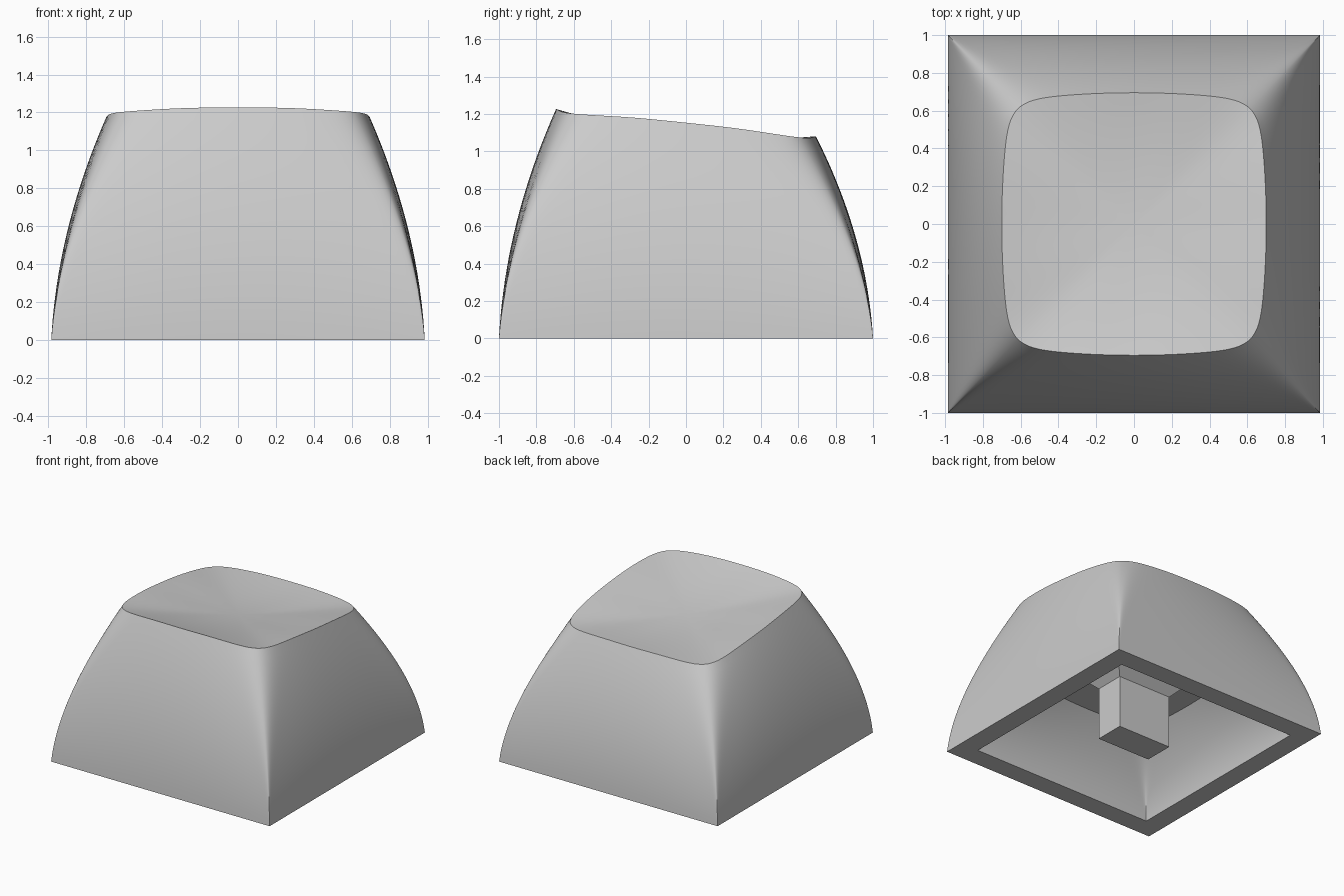
import bpy, bmesh, math

cube = bpy.data.objects.get("Cube")
if cube:
    bpy.data.objects.remove(cube, do_unlink=True)

grey = bpy.data.materials.new("light grey plastic")
grey.use_nodes = True
grey.diffuse_color = (0.6, 0.6, 0.6, 1)
grey.node_tree.nodes["Principled BSDF"].inputs["Base Color"].default_value = (0.6, 0.6, 0.6, 1)

WALL = 0.163       # shell thickness at the skirt
CEILING = 0.525    # height of the hollow
STEM_FLARE = 0.43  # height where the stem starts to widen
RINGS = 20

# Unit square perimeter, denser toward the corners
STEPS = 18
square = []
for side in range(4):
    for i in range(-STEPS, STEPS):
        u, v = math.sin(math.pi / 2 * i / STEPS), -1.0
        for _ in range(side):
            u, v = -v, u
        square.append((u, v))


def outline(u, v, t, inset=0.0):
    """Cross-section at height fraction t: square below, bowed sides and round corners above."""
    k = 1.0
    if t > 0:
        n = -math.log(2) / math.log(1 - 0.07 * t ** 2)
        k = (abs(u) ** n + abs(v) ** n) ** (-1 / n)
    u, v = u * k, v * k
    bow = 0.065 * t ** 1.3
    u, v = u * (1 - bow * v * v), v * (1 - bow * u * u)
    taper = 0.21 * t + 0.79 * t * t
    return (u * (0.985 - 0.285 * taper - inset),
            v * (1.0 - 0.305 * taper - inset))


def rim_height(u, v):
    """Tilted top edge, dipping slightly at the corners."""
    y = outline(u, v, 1)[1]
    return 1.153 - 0.105 * y - 0.015 * math.sin(math.pi / 2 * min(abs(u), abs(v))) ** 4


def add_ring(bm, points):
    return [bm.verts.new(p) for p in points]


def bridge(bm, a, b):
    for i in range(len(a)):
        j = (i + 1) % len(a)
        bm.faces.new((a[i], a[j], b[j], b[i]))


def finish(bm, name):
    bmesh.ops.recalc_face_normals(bm, faces=bm.faces)
    mesh = bpy.data.meshes.new(name)
    bm.to_mesh(mesh)
    bm.free()
    obj = bpy.data.objects.new(name, mesh)
    bpy.context.collection.objects.link(obj)
    mesh.materials.append(grey)
    bpy.ops.object.select_all(action="DESELECT")
    obj.select_set(True)
    bpy.context.view_layer.objects.active = obj
    bpy.ops.object.shade_smooth_by_angle(angle=math.radians(30))
    return obj


# Hollow cap: inside wall downward, skirt edge, outside wall upward, dished top
bm = bmesh.new()
rings = []
for r in range(RINGS, -1, -1):
    t = r / RINGS
    rings.append(add_ring(bm, [(*outline(u, v, t, WALL), t * CEILING) for u, v in square]))
for r in range(RINGS + 1):
    t = r / RINGS
    rings.append(add_ring(bm, [(*outline(u, v, t), t * rim_height(u, v)) for u, v in square]))

# Dish rings blend from the rim outline to circles near the middle
DISH_RINGS = 12
DISH_DEPTH = 0.07
center_z = 1.153 - DISH_DEPTH
for r in range(DISH_RINGS - 1, 0, -1):
    s = r / DISH_RINGS
    points = []
    for u, v in square:
        x, y = outline(u, v, 1)
        lift = rim_height(u, v) + 0.105 * y - center_z
        k = s * (s * s + (1 - s * s) * 0.68 / math.hypot(x, y))
        points.append((x * k, y * k, center_z - 0.105 * y * k + lift * s * s))
    rings.append(add_ring(bm, points))
for a, b in zip(rings, rings[1:]):
    bridge(bm, a, b)
bm.faces.new(rings[0])
center = bm.verts.new((0, 0, center_z))
last = rings[-1]
for i in range(len(last)):
    bm.faces.new((last[i], last[(i + 1) % len(last)], center))
finish(bm, "cap_shell")

# Rectangular stem flaring out into the ceiling
bm = bmesh.new()
levels = []
flare = CEILING + 0.02 - STEM_FLARE
for z, grow in ((0, 0), (STEM_FLARE, 0), (CEILING + 0.02, flare)):
    hx, hy = 0.241 + grow, 0.122 + grow
    levels.append(add_ring(bm, [(-hx, -hy, z), (hx, -hy, z), (hx, hy, z), (-hx, hy, z)]))
for a, b in zip(levels, levels[1:]):
    bridge(bm, a, b)
bm.faces.new(levels[0])
bm.faces.new(levels[-1])
finish(bm, "stem")
